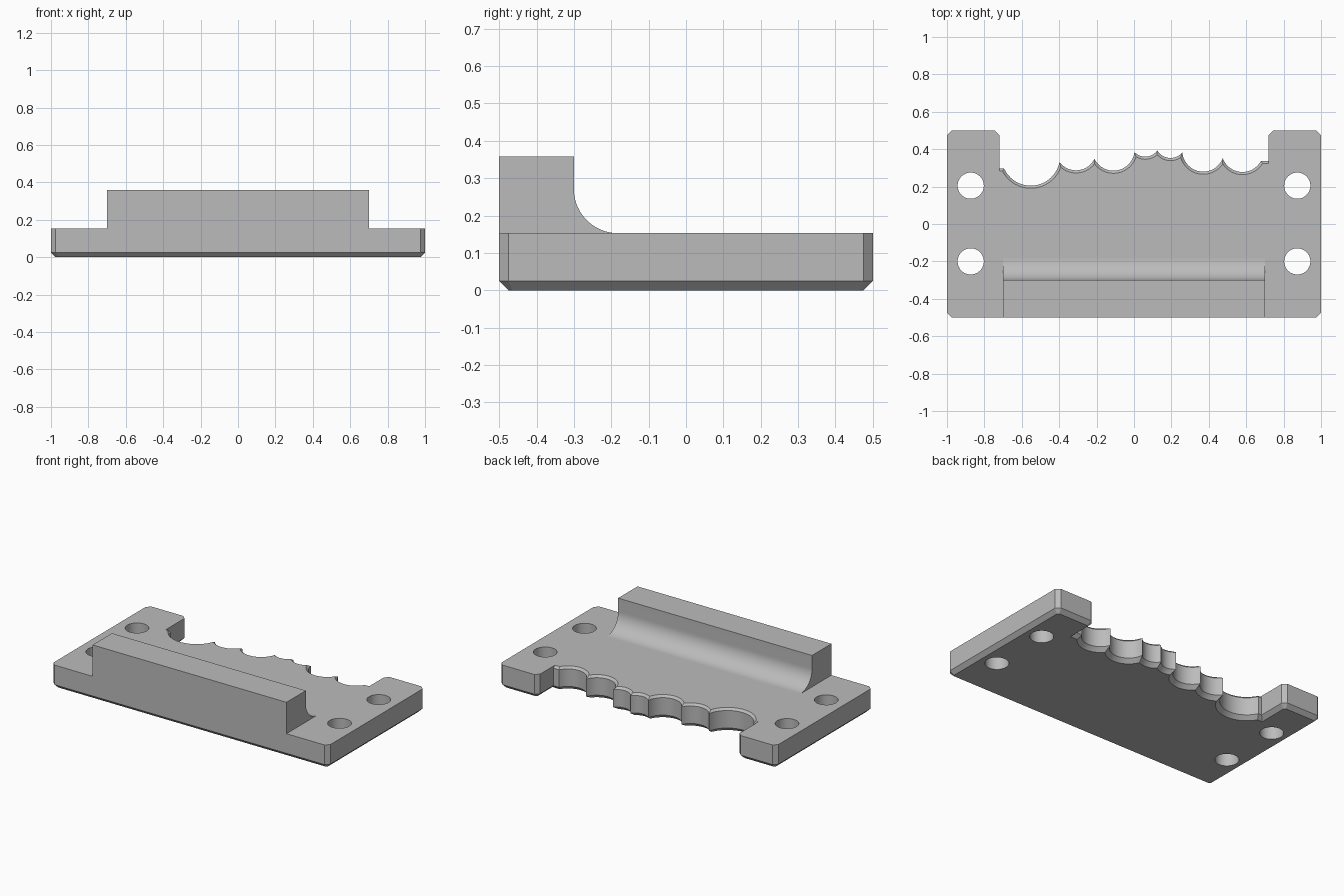
import bpy, bmesh, math

if "Cube" in bpy.data.objects:
    bpy.data.objects.remove(bpy.data.objects["Cube"], do_unlink=True)

grey = bpy.data.materials.new("mid grey")
grey.use_nodes = True
COLOUR = (0.5, 0.5, 0.5, 1)
grey.diffuse_color = COLOUR
grey.node_tree.nodes["Principled BSDF"].inputs["Base Color"].default_value = COLOUR

TOP, BEVEL = 0.153, 0.025
TAB, LEDGE_L, LEDGE_R = 0.72, 0.297, 0.338
# Scallops along the back edge: centre x, centre y, radius
SCALLOPS = [(-0.552, 0.362, 0.157), (-0.31, 0.397, 0.11), (-0.11, 0.398, 0.113),
            (0.06, 0.44, 0.08), (0.195, 0.435, 0.082), (0.37, 0.392, 0.112),
            (0.58, 0.39, 0.112)]


def cusp(a, b):
    """Lower crossing point of two neighbouring circles."""
    dx, dy = b[0] - a[0], b[1] - a[1]
    d = math.hypot(dx, dy)
    t = (d * d + a[2] ** 2 - b[2] ** 2) / (2 * d)
    h = math.sqrt(a[2] ** 2 - t * t)
    return a[0] + (t * dx + h * dy) / d, a[1] + (t * dy - h * dx) / d


def ledge_hit(c, y, side):
    return c[0] + side * math.sqrt(c[2] ** 2 - (y - c[1]) ** 2), y


def scallop_edge(inset, steps=20):
    """Wavy edge from left to right, pulled into the plate by inset."""
    circles = [(x, y, r + inset) for x, y, r in SCALLOPS]
    ends = [ledge_hit(circles[0], LEDGE_L - inset, -1)]
    ends += [cusp(a, b) for a, b in zip(circles, circles[1:])]
    ends.append(ledge_hit(circles[-1], LEDGE_R - inset, 1))
    pts = [ends[0]]
    for (cx, cy, r), p, q in zip(circles, ends, ends[1:]):
        a0, a1 = (math.atan2(e[1] - cy, e[0] - cx) for e in (p, q))
        for i in range(1, steps + 1):
            a = a0 + (a1 - a0) * i / steps
            pts.append((cx + r * math.cos(a), cy + r * math.sin(a)))
    return pts


def outline(edge, wave):
    """Plate outline with separate insets for the outer and wavy edges."""
    x, y, t = 1 - edge, 0.5 - edge, TAB + edge
    c = BEVEL - edge * (2 - math.sqrt(2))
    left = [(-t, y - c), (-t - c, y), (-x + c, y), (-x, y - c), (-x, -y + c), (-x + c, -y)]
    right = [(-px, py) for px, py in reversed(left)]
    wavy = [(-t, LEDGE_L - wave)] + scallop_edge(wave) + [(t, LEDGE_R - wave)]
    return left + right + wavy[::-1]


def finish(name, bm):
    bmesh.ops.recalc_face_normals(bm, faces=bm.faces[:])
    mesh = bpy.data.meshes.new(name)
    bm.to_mesh(mesh)
    bm.free()
    mesh.materials.append(grey)
    obj = bpy.data.objects.new(name, mesh)
    bpy.context.collection.objects.link(obj)
    return obj


def loft(name, rings):
    """Skin a stack of matching rings and cap both ends."""
    bm = bmesh.new()
    loops = [[bm.verts.new(p) for p in ring] for ring in rings]
    for lo, hi in zip(loops, loops[1:]):
        for i in range(len(lo)):
            j = (i + 1) % len(lo)
            bm.faces.new((lo[i], lo[j], hi[j], hi[i]))
    bm.faces.new(loops[0])
    bm.faces.new(loops[-1])
    return finish(name, bm)


# Base plate: bottom bevel all round, small top bevel on the wavy edge only
lip = 0.014
levels = [(0, BEVEL, BEVEL), (BEVEL, 0, 0), (TOP - lip, 0, 0), (TOP, 0, lip)]
plate = loft("base_plate", [[(x, y, z) for x, y in outline(e, w)] for z, e, w in levels])

# Four screw holes
bm = bmesh.new()
for sx in (-1, 1):
    for y in (-0.2, 0.205):
        made = bmesh.ops.create_cone(bm, cap_ends=True, segments=48,
                                     radius1=0.07, radius2=0.07, depth=0.6)
        bmesh.ops.translate(bm, verts=made["verts"], vec=(sx * 0.873, y, 0.1))
cutter = finish("hole_cutter", bm)
cutter.hide_render = True
cutter.hide_set(True)
cut = plate.modifiers.new("holes", "BOOLEAN")
cut.operation, cut.solver, cut.object = "DIFFERENCE", "EXACT", cutter
bpy.context.view_layer.objects.active = plate
plate.select_set(True)
bpy.ops.object.modifier_apply(modifier=cut.name)
bpy.data.objects.remove(cutter, do_unlink=True)

# Raised front block with a hollow fillet running down to the plate
R = 0.118
profile = [(-0.5, TOP), (-0.5, 0.358), (-0.3, 0.358)]
for i in range(25):
    a = math.pi + math.pi / 2 * i / 24
    profile.append((-0.3 + R + R * math.cos(a), TOP + R + R * math.sin(a)))
block = loft("front_block", [[(x, y, z) for y, z in profile] for x in (-0.7, 0.7)])

# Smooth the curved walls and keep the edges crisp
for obj in (plate, block):
    bpy.ops.object.select_all(action="DESELECT")
    obj.select_set(True)
    bpy.context.view_layer.objects.active = obj
    bpy.ops.object.shade_smooth_by_angle(angle=math.radians(25))
